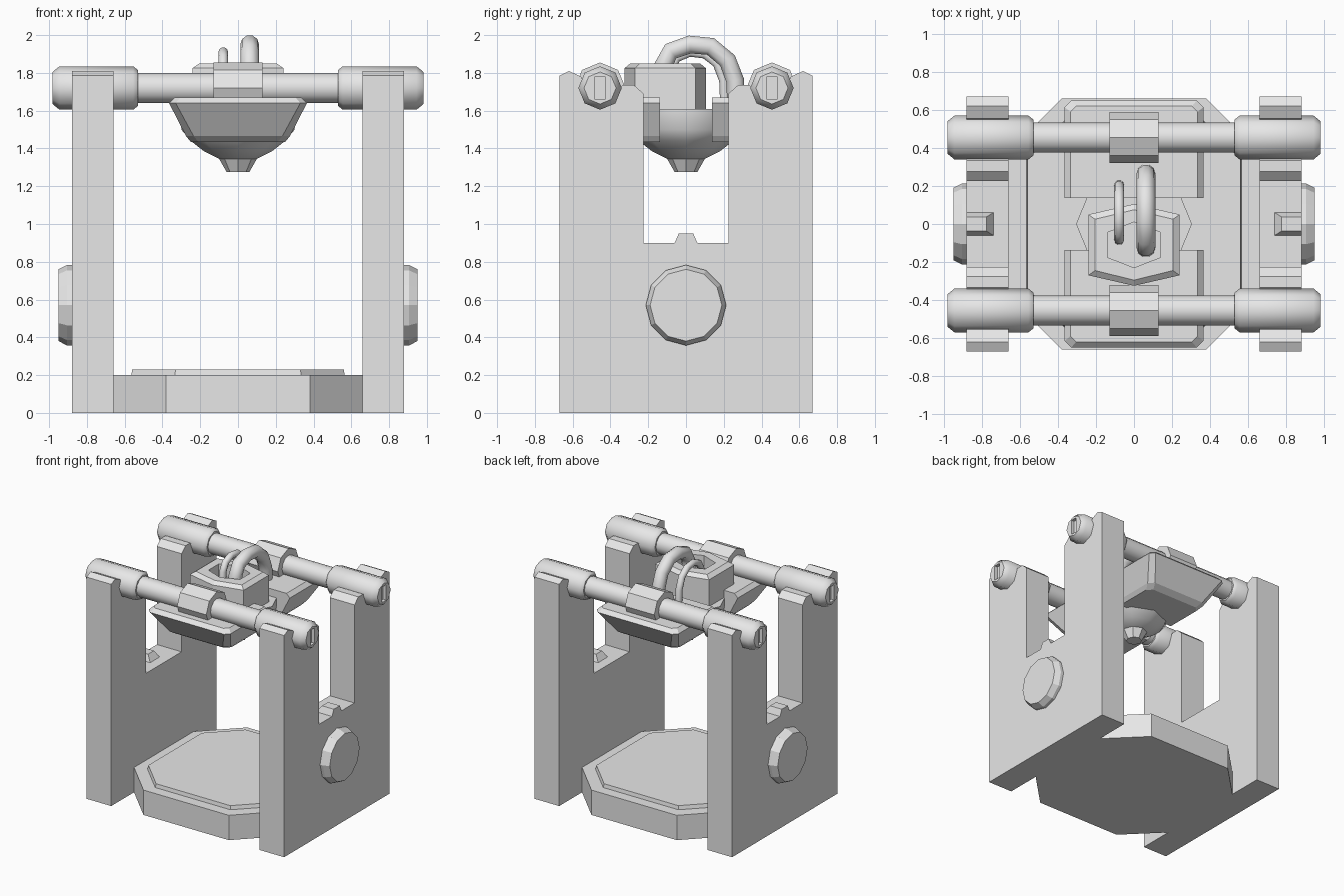
import bpy, bmesh, math
from mathutils import Vector

cube = bpy.data.objects.get("Cube")
if cube:
    bpy.data.objects.remove(cube, do_unlink=True)

grey = bpy.data.materials.new("plain_grey")
grey.use_nodes = True
GREY = (0.8, 0.8, 0.8, 1)
grey.diffuse_color = GREY
grey.node_tree.nodes["Principled BSDF"].inputs["Base Color"].default_value = GREY


def loft(name, rings, smooth=None):
    """Skin a list of equal-length point rings and cap both ends."""
    bm = bmesh.new()
    loops = [[bm.verts.new(p) for p in ring] for ring in rings]
    n = len(loops[0])
    for a, b in zip(loops, loops[1:]):
        for i in range(n):
            j = (i + 1) % n
            bm.faces.new((a[i], a[j], b[j], b[i]))
    bm.faces.new(loops[0][::-1])
    bm.faces.new(loops[-1])
    bmesh.ops.recalc_face_normals(bm, faces=bm.faces)
    mesh = bpy.data.meshes.new(name)
    bm.to_mesh(mesh)
    bm.free()
    mesh.materials.append(grey)
    obj = bpy.data.objects.new(name, mesh)
    bpy.context.collection.objects.link(obj)
    if smooth:
        bpy.ops.object.select_all(action='DESELECT')
        obj.select_set(True)
        bpy.context.view_layer.objects.active = obj
        bpy.ops.object.shade_smooth_by_angle(angle=math.radians(smooth))
    return obj


def circle(r, n, turn=0.0):
    return [(r * math.cos(turn + math.tau * i / n), r * math.sin(turn + math.tau * i / n))
            for i in range(n)]


def turned_x(name, profile, n, y, z, smooth=None):
    """Round part along x from (x, radius) pairs."""
    return loft(name, [[(x, y + a, z + b) for a, b in circle(r, n)] for x, r in profile], smooth)


def chamfered(hx, hy, c, z, cy=0.0):
    """Rectangle ring with cut corners."""
    pts = [(hx, hy - c), (hx - c, hy), (c - hx, hy), (-hx, hy - c),
           (-hx, c - hy), (c - hx, -hy), (hx - c, -hy), (hx, c - hy)]
    return [(x, y + cy, z) for x, y in pts]


def tube(name, x, r, path, n=10):
    """Bent bar in the yz plane, rounded through its path points."""
    pts = [Vector((x, y, z)) for y, z in path]
    rings = []
    for i, p in enumerate(pts):
        d = (pts[min(i + 1, len(pts) - 1)] - pts[max(i - 1, 0)]).normalized()
        side = Vector((1, 0, 0))
        up = side.cross(d)
        rings.append([p + side * a + up * b for a, b in circle(r, n)])
    return loft(name, rings, 50)


# Base slab and raised floor
loft("base_slab", [chamfered(0.66, 0.66, 0.28, z) for z in (0, 0.2)])
loft("base_floor", [chamfered(0.565, 0.575, 0.23, 0.2), chamfered(0.56, 0.57, 0.23, 0.23)])

# Side walls with a central slot and rod cradles
half = [(0.67, 0), (0.67, 1.785), (0.62, 1.81), (0.555, 1.78), (0.52, 1.68),
        (0.39, 1.68), (0.335, 1.735), (0.275, 1.735), (0.225, 1.69), (0.225, 0.9)]
outline = half + [(-y, z) for y, z in reversed(half)]
for s, side in ((1, "left"), (-1, "right")):
    loft(side + "_wall", [[(s * x, y, z) for y, z in outline] for x in (0.66, 0.88)])
    # Side boss
    turned_x(side + "_boss", [(s * 0.87, 0.213), (s * 0.905, 0.213), (s * 0.95, 0.19)],
             12, 0, 0.57)
    # Slot key
    loft(side + "_slot_key",
         [[(s * 0.88, -w, z), (s * xi, -w, z), (s * xi, w, z), (s * 0.88, w, z)]
          for w, xi, z in ((0.06, 0.74, 0.89), (0.06, 0.74, 0.9), (0.038, 0.775, 0.95))])

# Cross rods, collars, slotted end sleeves and tray wings
ROD_Y, ROD_Z = 0.455, 1.72
for f, end in ((-1, "front"), (1, "back")):
    y = f * ROD_Y
    turned_x(end + "_rod", [(-0.6, 0.08), (0.6, 0.08)], 12, y, ROD_Z, 50)
    turned_x(end + "_collar", [(-0.13, 0.135), (0.13, 0.135)], 8, y, ROD_Z, 30)
    for s, side in ((1, "left"), (-1, "right")):
        sleeve = turned_x(f"{end}_{side}_sleeve",
                          [(s * x, r) for x, r in ((0.53, 0.095), (0.555, 0.115),
                                                   (0.945, 0.115), (0.982, 0.085))],
                          8, y, ROD_Z, 46)
        cutter = loft("slot_cutter", [[(s * x, y + a * 0.027, ROD_Z + b * 0.062)
                                       for a, b in ((-1, -1), (1, -1), (1, 1), (-1, 1))]
                                      for x in (0.955, 1.05)])
        cutter.hide_render = True
        mod = sleeve.modifiers.new("slot", 'BOOLEAN')
        mod.operation = 'DIFFERENCE'
        mod.solver = 'EXACT'
        mod.object = cutter
        bpy.ops.object.select_all(action='DESELECT')
        sleeve.select_set(True)
        bpy.context.view_layer.objects.active = sleeve
        bpy.ops.object.modifier_apply(modifier=mod.name)
        bpy.data.objects.remove(cutter, do_unlink=True)

    # Hull-shaped wing, square on the inner side and sloped outward
    rings = []
    for hx, yo, c, z in ((0.25, 0.48, 0.04, 1.435), (0.275, 0.53, 0.04, 1.465),
                         (0.365, 0.65, 0.035, 1.64), (0.335, 0.62, 0.03, 1.67)):
        rings.append([(x, f * yy, z) for x, yy in
                      ((hx, 0.138), (hx, yo - c), (hx - c, yo),
                       (c - hx, yo), (-hx, yo - c), (-hx, 0.138))])
    loft(end + "_wing", rings)

# Bowl and nozzle under the wings
loft("bowl", [[(a, b, z) for a, b in circle(r, 8)] for r, z in
              ((0.305, 1.61), (0.3, 1.5), (0.25, 1.44), (0.18, 1.385), (0.1, 1.345))], 50)
loft("nozzle", [[(a, b, z) for a, b in circle(r, 8)] for r, z in
                ((0.1, 1.36), (0.1, 1.345), (0.06, 1.275))])


# Hexagonal socket with a recessed top
def hexagon(hx, point, shoulder, z):
    return [(x, y - 0.11, z) for x, y in ((0, point), (-hx, shoulder), (-hx, -shoulder),
                                         (0, -point), (hx, -shoulder), (hx, shoulder))]


loft("hex_socket", [hexagon(0.24, 0.215, 0.16, 1.6), hexagon(0.24, 0.215, 0.16, 1.825),
                    hexagon(0.205, 0.185, 0.135, 1.85), hexagon(0.14, 0.12, 0.065, 1.85),
                    hexagon(0.14, 0.12, 0.065, 1.75)])

# Bent pipes from the socket to the back wing
tube("large_pipe", 0.062, 0.05, [(-0.125, 1.74), (-0.12, 1.84), (-0.08, 1.915), (0.02, 1.95),
                                 (0.13, 1.94), (0.22, 1.865), (0.26, 1.76), (0.265, 1.65)])
tube("small_pipe", -0.078, 0.026, [(-0.085, 1.74), (-0.08, 1.82), (-0.05, 1.88), (0.02, 1.91),
                                   (0.1, 1.9), (0.165, 1.85), (0.2, 1.76), (0.205, 1.65)])
